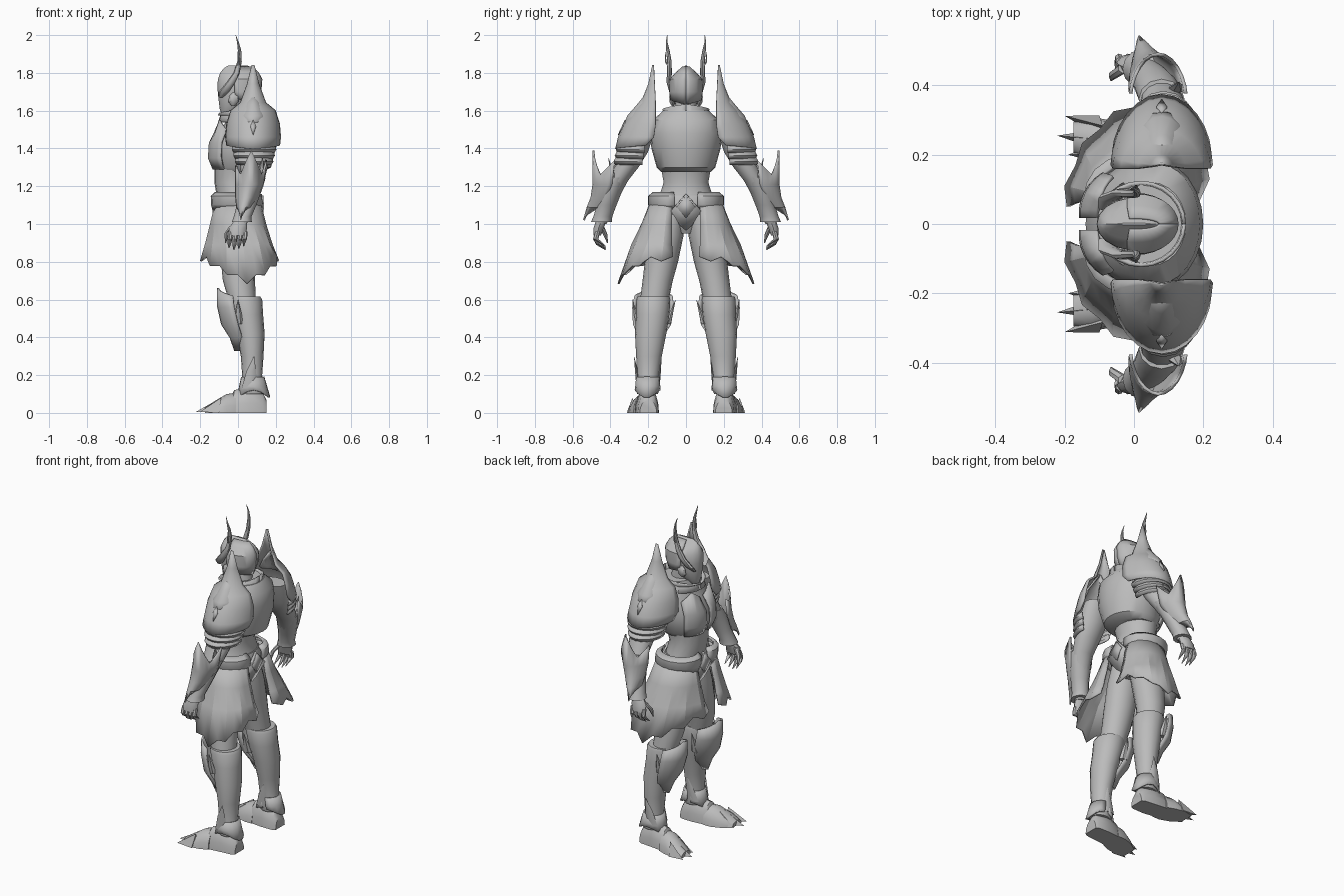
import bpy, bmesh, math
from math import sin, cos, radians, pi

grey = bpy.data.materials.new("steel_grey")
grey.diffuse_color = (0.5, 0.5, 0.5, 1)


def finish(name, bm, mirror=False, thick=0, sharp=38):
    bmesh.ops.recalc_face_normals(bm, faces=bm.faces)
    me = bpy.data.meshes.new(name)
    bm.to_mesh(me)
    bm.free()
    me.materials.append(grey)
    me.shade_smooth()
    me.set_sharp_from_angle(angle=radians(sharp))
    ob = bpy.data.objects.new(name, me)
    bpy.context.collection.objects.link(ob)
    if thick:
        ob.modifiers.new("thickness", 'SOLIDIFY').thickness = thick
        ob.modifiers["thickness"].offset = 0
    if mirror:
        ob.modifiers.new("mirror", 'MIRROR').use_axis = (False, True, False)
    return ob


def skin(bm, rows, closed):
    vs = [[bm.verts.new(p) for p in r] for r in rows]
    n = len(vs[0])
    for a, b in zip(vs, vs[1:]):
        for i in range(n if closed else n - 1):
            j = (i + 1) % n
            bm.faces.new((a[i], a[j], b[j], b[i]))
    return vs


def loft(name, rings, n=14, mirror=True):
    """Stack of horizontal ellipses: (z, cx, cy, rx, ry)."""
    bm = bmesh.new()
    rows = [[(cx + rx * cos(2 * pi * i / n), cy + ry * sin(2 * pi * i / n), z) for i in range(n)]
            for z, cx, cy, rx, ry in rings]
    vs = skin(bm, rows, True)
    bm.faces.new(vs[0])
    bm.faces.new(vs[-1])
    return finish(name, bm, mirror)


def arc(name, rows, a0, a1, n=8, top=None, bottom=None, fold=0, thick=0.01, skew=0, ridge=1, sharp=38):
    """Curved plate; rows (z, cx, cy, rx, ry) from top to bottom, angle 0 is outward (+y).
    top and bottom give height offsets along u in 0..1 for the rim rows."""
    bm = bmesh.new()
    pts = []
    for k, (z, cx, cy, rx, ry) in enumerate(rows):
        row, t = [], k / (len(rows) - 1)
        for i in range(n + 1):
            u = i / n
            a = radians(a0 + (a1 - a0) * u)
            f = 1 + (fold * t if i % 2 else 0)
            dz = top(u) if top and k == 0 else bottom(u) if bottom and k == len(rows) - 1 else 0
            c = math.copysign(abs(cos(a)) ** ridge, cos(a))
            row.append((cx + f * rx * sin(a) + skew * t * cos(a), cy + f * ry * c, z + dz))
        pts.append(row)
    skin(bm, pts, False)
    return finish(name, bm, True, thick, sharp)


def spike(name, base, mid, tip, r, flat=1.0):
    """Bent horn: circle at the base, narrower at mid, point at the tip."""
    path = [(base, r), (mid, r * 0.65), (tip, 0.001)]
    return loft(name, [(p[2], p[0], p[1], q, q * flat) for p, q in path], n=6)


def plate(name, pts, thick=0.012, mirror=False):
    bm = bmesh.new()
    bm.faces.new([bm.verts.new(p) for p in pts])
    return finish(name, bm, mirror, thick)


def peak(u, at=0.5, width=0.5):
    return max(0, 1 - abs(u - at) / width)


# Torso and chest armour
loft("abdomen", [(0.95, 0, 0, .05, .05), (1.02, 0, 0, .09, .10), (1.1, 0, 0, .11, .15), (1.16, -.01, 0, .105, .14),
                 (1.22, -.02, 0, .105, .12), (1.3, -.01, 0, .115, .135)], 18, False)
loft("chest_armour", [(1.275, .01, 0, .12, .13), (1.30, .02, 0, .155, .155), (1.4, .03, 0, .17, .183),
                      (1.48, .05, 0, .15, .19), (1.55, .065, 0, .125, .175), (1.6, .05, 0, .10, .12)], 24, False)
arc("pectoral_plate", [(1.50, .0, .03, .105, .13), (1.43, .0, .03, .15, .14), (1.35, .0, .03, .155, .14),
                       (1.29, .0, .03, .13, .12)], -95, -35, 6, top=lambda u: .05 * peak(u))
arc("collar", [(1.595, .02, 0, .125, .12), (1.575, .025, 0, .115, .11), (1.54, .03, 0, .13, .13)], -90, 90, 12,
    top=lambda u: .055 * u - .015)

# Head and helmet
loft("neck", [(1.53, .04, 0, .065, .06), (1.68, .01, 0, .06, .055)], 12, False)
loft("head", [(1.575, -.055, 0, .03, .025), (1.61, -.035, 0, .062, .05), (1.66, -.015, 0, .088, .068),
              (1.71, 0, 0, .108, .076), (1.765, .005, 0, .112, .076), (1.80, .003, 0, .097, .045),
              (1.825, 0, 0, .075, .018), (1.84, 0, 0, .05, .003)], 18, False)
arc("helmet_shell", [(1.83, .004, 0, .07, .016), (1.80, .006, 0, .1, .05), (1.765, .01, 0, .114, .082),
                     (1.70, .01, 0, .109, .084), (1.635, .012, 0, .085, .078)], -15, 90, 8,
    bottom=lambda u: .03 * (1 - u))
loft("ear_guard", [(1.625, -.025, .068, .008, .008), (1.645, -.025, .073, .026, .014),
                   (1.675, -.02, .075, .028, .014), (1.695, -.02, .072, .008, .008)], 8)
loft("horn", [(1.67, -.092, .05, .012, .01), (1.70, -.075, .075, .028, .014), (1.75, -.038, .09, .023, .013),
              (1.80, -.008, .088, .017, .013), (1.86, .008, .088, .012, .012), (1.92, .008, .096, .009, .009),
              (1.96, .0, .102, .005, .005), (2.0, -.012, .10, .001, .001)], 8)
spike("horn_prong", (.002, .088, 1.83), (.006, .108, 1.86), (.005, .108, 1.91), .008)

# Shoulders
arc("shoulder_guard", [(1.84, .08, .17, .003, .004), (1.74, .08, .165, .028, .03), (1.64, .08, .16, .065, .075),
                       (1.60, .08, .16, .115, .11), (1.53, .08, .16, .137, .165), (1.46, .08, .17, .143, .185),
                       (1.405, .08, .21, .138, .16)], -90, 90, 12, ridge=1.2,
    bottom=lambda u: -.02 * peak(u) + .012)
arc("shoulder_overlay", [(1.69, .08, .198, .004, .008), (1.63, .08, .17, .05, .085), (1.57, .08, .168, .09, .139),
                         (1.53, .08, .165, .08, .165)], -65, 65, 8, ridge=1.2,
    bottom=lambda u: .05 * (1 - peak(u)) - .02)
plate("shoulder_gem", [(.08, .320, 1.55), (.095, .335, 1.515), (.08, .357, 1.47), (.065, .335, 1.515)], .009, True)
for i in range(3):
    z, y = 1.415 - .032 * i, .24 + .006 * i
    arc("upper_arm_band", [(z, .085, y, .11 - .008 * i, .115), (z - .02, .085, y, .115 - .008 * i, .127),
                           (z - .037, .085, y, .105 - .008 * i, .118)], -100, 100, 10)

# Arms
loft("arm", [(1.50, .085, .22, .08, .06), (1.38, .085, .275, .085, .075), (1.30, .085, .315, .072, .065),
             (1.23, .08, .36, .06, .055), (1.12, .05, .41, .045, .045), (1.0, .015, .45, .032, .03)])
loft("bracer", [(1.245, .08, .36, .066, .058), (1.2, .07, .385, .064, .058), (1.1, .045, .42, .052, .052),
                (1.04, .025, .44, .047, .05), (1.01, .02, .448, .053, .055)], 12)
arc("bracer_fin", [(1.26, .07, .37, .08, .12), (1.21, .06, .385, .072, .105), (1.14, .045, .415, .055, .085),
                   (1.09, .03, .44, .035, .08), (1.02, .015, .46, .006, .08)], -85, 85, 12, ridge=1.2,
    top=lambda u: .13 * peak(u, .5, .25) + .08 * peak(u, 1, .25) + .05 * peak(u, 0, .25),
    bottom=lambda u: .07 * (1 - peak(u)))
spike("elbow_spike", (.10, .37, 1.22), (.125, .395, 1.28), (.13, .41, 1.35), .03, .6)
loft("palm", [(1.02, .015, .448, .034, .03), (.98, .0, .462, .048, .028), (.94, -.005, .47, .045, .021)], 10)
for i in range(4):
    x, d = -.04 + .026 * i, (.01, 0, .006, .02)[i]
    loft("finger", [(.96, x, .468, .013, .014), (.92, x - .003, .478, .013, .014),
                    (.89 + d, x - .006, .463, .011, .013), (.862 + d, x - .008, .425, .002, .003)], 7)
loft("thumb", [(.99, -.03, .45, .016, .015), (.95, -.06, .43, .013, .013), (.90, -.066, .415, .003, .003)], 7)

# Belt, skirt and hip plates
loft("belt", [(1.06, -.003, 0, .115, .15), (1.11, -.006, 0, .128, .165), (1.15, -.01, 0, .113, .148)], 20, False)
arc("hip_pad", [(1.165, -.01, .08, .108, .09), (1.145, -.008, .08, .13, .115), (1.105, -.005, .08, .132, .115),
                (1.085, -.005, .08, .12, .10)], -115, 100, 10, bottom=lambda u: -.03 * peak(u, 0, .3), thick=.014)
arc("skirt", [(1.13, 0, .09, .112, .09), (1.0, .0, .098, .14, .13), (.89, .003, .105, .166, .172),
              (.79, .007, .11, .19, .232)], -105, 100, 14, fold=.07, skew=.05, sharp=22,
    bottom=lambda u: .025 - .15 * max(0, peak(u, .5, .45) - .2) + .012 * cos(u * 14 * pi))
for s, name in ((1, "rear_tasset"), (-1, "front_tasset")):
    plate(name, [(s * .12, 0, 1.16), (s * .125, .08, 1.07), (s * .1, .03, .99), (s * .09, 0, .965),
                 (s * .1, -.03, .99), (s * .125, -.08, 1.07)])
    plate(name + "_diamond", [(s * .13, 0, 1.15), (s * .134, .05, 1.09), (s * .126, 0, 1.03), (s * .134, -.05, 1.09)],
          .008)

# Legs
loft("thigh", [(1.05, 0, .075, .085, .07), (.94, 0, .098, .095, .085), (.8, 0, .13, .09, .088),
               (.7, .005, .15, .085, .08), (.58, .025, .17, .07, .075)], 16)
loft("greave", [(.615, .035, .172, .083, .085), (.6, .038, .173, .09, .09), (.52, .05, .176, .083, .088),
                (.42, .066, .187, .075, .083), (.3, .075, .196, .06, .068), (.2, .075, .2, .053, .058),
                (.12, .083, .203, .07, .06), (.10, .083, .203, .06, .055)], 16)
arc("knee_guard", [(.63, .0, .172, .105, .10), (.56, .01, .174, .115, .11), (.47, .03, .18, .115, .10),
                   (.40, .045, .186, .085, .06), (.33, .04, .19, .055, .01)], -165, -15, 10,
    top=lambda u: .04 * peak(u) - .01)
spike("knee_spike_outer", (.0, .25, .47), (0, .268, .53), (.0, .285, .60), .028, .6)
spike("knee_spike_inner", (.0, .095, .47), (0, .078, .53), (.0, .055, .60), .028, .6)
spike("ankle_spike_outer", (.06, .25, .13), (.07, .262, .22), (.085, .275, .30), .04, .35)
spike("ankle_spike_inner", (.06, .152, .13), (.07, .142, .2), (.085, .13, .28), .04, .35)
arc("ankle_flare", [(.19, .078, .2, .057, .059), (.14, .08, .202, .07, .062), (.10, .083, .203, .084, .064)],
    -170, 170, 14, bottom=lambda u: .02 * cos(u * 4 * pi))

# Feet: half-round sections running from heel to toe (x, cy, half width, height)


def foot_part(name, secs):
    bm = bmesh.new()
    rows = [[(x, cy + w * cos(pi * i / 8), h * sin(pi * i / 8)) for i in range(9)] for x, cy, w, h in secs]
    ends = skin(bm, rows, True)
    bm.faces.new(ends[0])
    bm.faces.new(ends[-1])
    finish(name, bm, True)


foot_part("heel", [(.15, .2, .045, .07), (.13, .2, .056, .11), (.06, .203, .06, .14), (-.02, .212, .06, .12),
                   (-.035, .214, .055, .09)])
foot_part("toe_cap", [(-.01, .213, .066, .105), (-.06, .222, .076, .1), (-.12, .238, .07, .065),
                      (-.175, .25, .045, .03)])
for y, x in ((.20, -.19), (.255, -.222), (.312, -.20)):
    c = .24 + (y - .25) * .7
    bm = bmesh.new()
    tip = bm.verts.new((x, y, .006))
    q = [bm.verts.new(p) for p in ((-.1, c - .03, .0), (-.1, c + .03, .0), (-.09, c, .08))]
    for a, b in ((0, 1), (1, 2), (2, 0)):
        bm.faces.new((q[a], q[b], tip))
    bm.faces.new(q)
    finish("toe_claw", bm, True)
